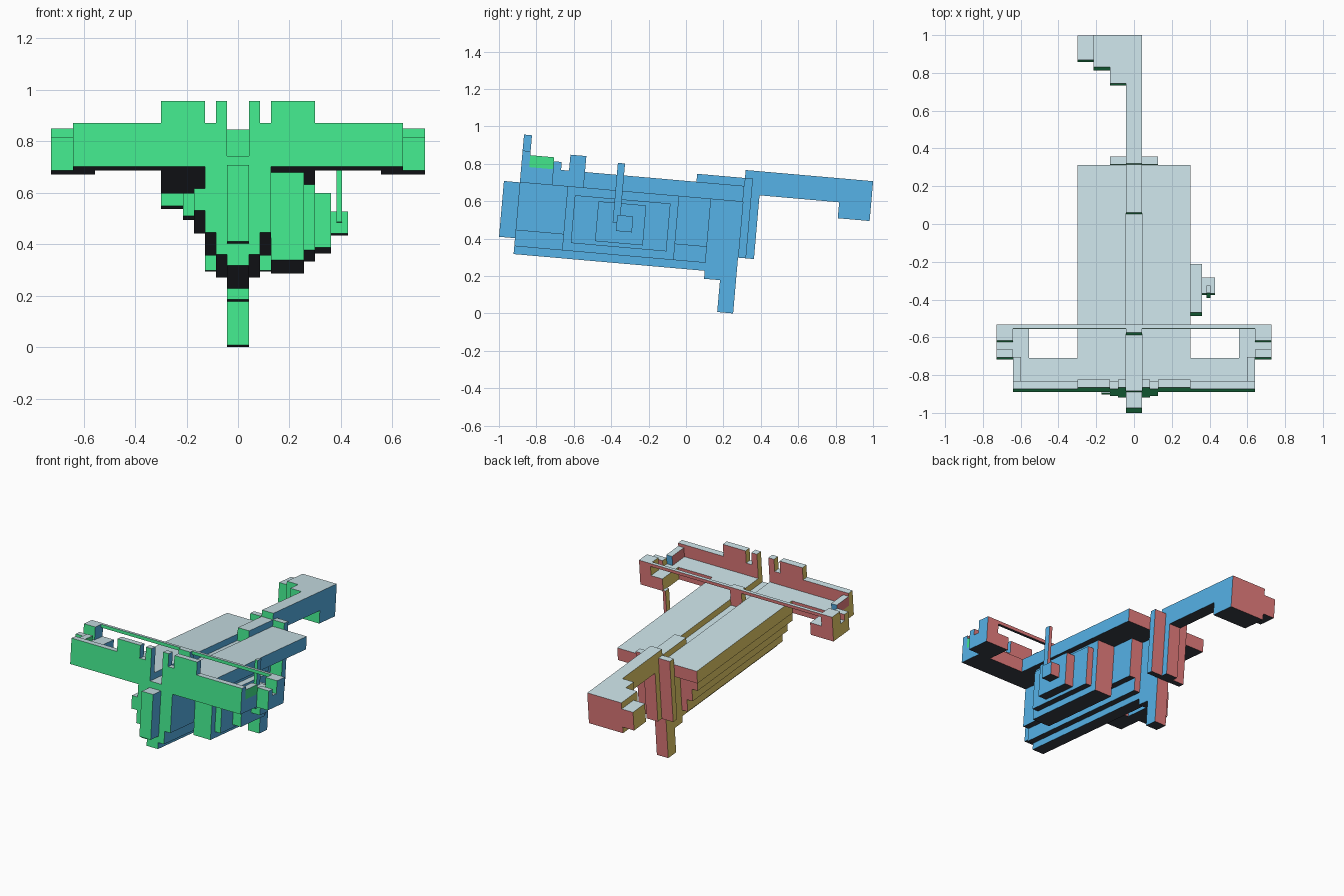
import bpy
from math import radians
from mathutils import Matrix, Vector

cube = bpy.data.objects.get("Cube")
if cube:
    bpy.data.objects.remove(cube, do_unlink=True)

UNIT = 0.04275
# Grid units -> world: keel start and foot height, then the nose-up tilt
PLACE = (Matrix.Rotation(radians(-5), 4, 'X')
         @ Matrix.Translation((0, -0.946, 0.0219)) @ Matrix.Scale(UNIT, 4))


def linear(hex_code):
    out = []
    for i in (0, 2, 4):
        c = int(hex_code[i:i + 2], 16) / 255
        out.append(c / 12.92 if c <= 0.04045 else ((c + 0.055) / 1.055) ** 2.4)
    return (*out, 1.0)


def material(name, hex_code):
    mat = bpy.data.materials.new(name)
    mat.use_nodes = True
    mat.diffuse_color = linear(hex_code)
    mat.node_tree.nodes["Principled BSDF"].inputs["Base Color"].default_value = mat.diffuse_color
    return mat


# One colour per facing direction
SIDES = [
    (Vector((0, -1, 0)), material("green_front", "43e88d")),
    (Vector((1, 0, 0)), material("blue_side", "5bbcf4")),
    (Vector((0, 1, 0)), material("red_back", "f48686")),
    (Vector((-1, 0, 0)), material("yellow_side", "f8dd72")),
    (Vector((0, 0, 1)), material("pale_top", "def7fd")),
    (Vector((0, 0, -1)), material("dark_bottom", "3b3f49")),
]


def box(name, x, y, z, turned=False):
    """Box spanning the (low, high) pairs in grid units; faces coloured by direction."""
    bpy.ops.mesh.primitive_cube_add(size=1)
    obj = bpy.context.object
    obj.name = obj.data.name = name
    spans = (x, y, z)
    size = Matrix.Diagonal([b - a for a, b in spans] + [1])
    obj.data.transform(Matrix.Translation([(a + b) / 2 for a, b in spans]) @ size)
    for _, mat in SIDES:
        obj.data.materials.append(mat)
    turn = Matrix.Rotation(radians(-90 if turned else 0), 3, 'Z')
    for face in obj.data.polygons:
        normal = turn @ face.normal
        face.material_index = max(range(len(SIDES)), key=lambda i: normal.dot(SIDES[i][0]))
    obj.data.transform(PLACE)
    return obj


def pair(name, x, y, z, turned=False):
    box("left_" + name, x, y, z, turned)
    box("right_" + name, (-x[1], -x[0]), y, z, turned)


# Keel, bow post and landing leg
MID = (-1, 1)
box("keel", MID, (0, 24), (5, 15))
box("bow_post", MID, (-2, 0), (7, 14))
box("keel_heel", MID, (24, 26), (4, 15))
box("leg", MID, (26, 28), (0, 15))
box("rear_ridge", MID, (22, 28), (14, 17))

# Stepped hull and split deck
pair("lower_hull", (1, 2), (0, 24), (6, 14))
pair("upper_hull", (1, 3), (0, 24), (8, 14))
box("right_hull_strip", (-4, -3), (0, 24), (10, 12))
pair("deck", (1, 7), (0, 28), (14, 16))

# Stern plate, post and tail boom
box("stern_plate", (-3, 3), (28, 29), (7, 17))
box("stern_post", MID, (28, 30), (7, 18))
box("tail_boom", MID, (28, 44), (15, 18))
box("tail_tip", MID, (40, 44), (13, 18))
box("tail_fin_inner", (-3, -1), (38, 44), (15, 18))
box("tail_fin_block", (-5, -1), (40, 44), (13, 18))
box("tail_fin_outer", (-7, -5), (41, 44), (14, 17))

# Front wall with battlements
box("front_wall_center", MID, (0, 1), (14, 15))
pair("front_wall", (1, 15), (0, 1), (14, 18))
pair("narrow_battlement", (1, 2), (0, 1), (18, 20))
pair("wide_battlement", (3, 7), (0, 1), (18, 20))

# Wings with stepped ends and rails
pair("wing", (7, 15), (1, 4), (14, 16))
pair("wing_arm", (13, 15), (4, 8), (14, 16))
pair("wing_end", (15, 17), (4, 8), (14, 16))
pair("wing_end_step", (15, 17), (4, 5), (16, 17))
pair("wing_end_tower", (15, 17), (6, 8), (16, 18))
pair("wing_rail", (14, 15), (1, 4), (16, 17.5), turned=True)

# Cross rod on its central mount
box("rod_mount", MID, (7, 8), (15, 18))
box("cross_rod", (-15, 15), (7.5, 8), (17.5, 18))

# Stepped side pod with its lever
box("pod_base", (3, 6), (6, 20), (6, 14))
box("pod_middle", (6, 7), (7, 19), (7, 13))
box("pod_cap", (7, 8.45), (10, 16), (7.5, 12.5))
box("pod_hub", (8.45, 10), (12.5, 14.5), (9, 11))
box("pod_lever", (8.95, 9.45), (12, 12.9), (10, 17.5))
